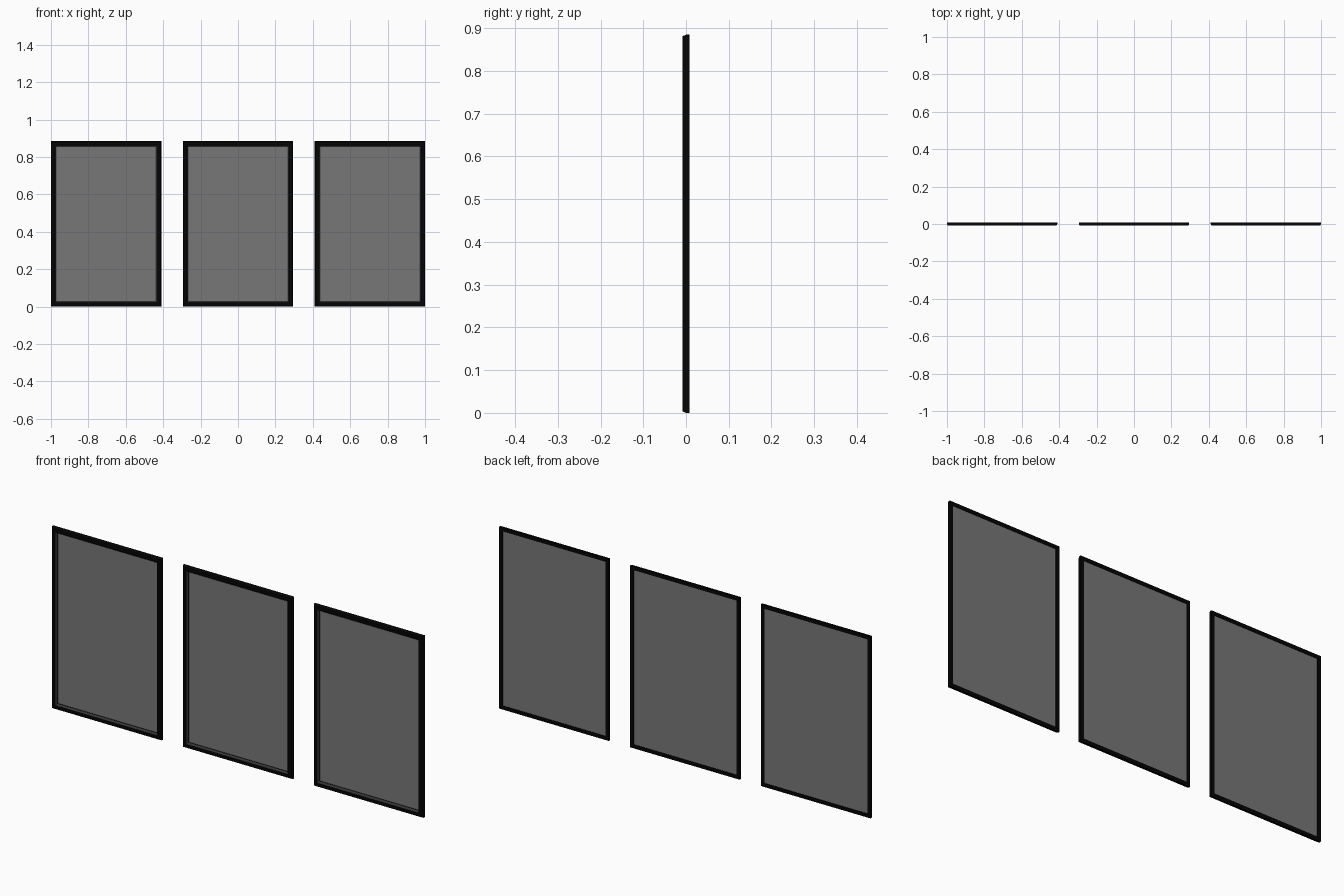
import bpy
import bmesh

if "Cube" in bpy.data.objects:
    bpy.data.objects.remove(bpy.data.objects["Cube"])

W, H = 0.59, 0.885      # panel size
PITCH = 0.705           # spacing between panels


def material(name, color):
    m = bpy.data.materials.new(name)
    m.diffuse_color = color
    m.use_nodes = True
    m.node_tree.nodes["Principled BSDF"].inputs["Base Color"].default_value = m.diffuse_color
    return m


black = material("black_frame", (0.0015, 0.0015, 0.0015, 1))
grey = material("grey_bevel", (0.035, 0.035, 0.035, 1))
tint = material("tinted_glass", (0.187, 0.187, 0.187, 0.7))

# Frame cross-section: (inset from the outer edge, y)
PROFILE = [(0, 0.0085), (0, 0.0), (0.004, -0.0085), (0.021, -0.0085),
           (0.028, 0.001), (0.028, 0.004), (0.018, 0.004), (0.018, 0.0085)]
BEVEL = 3               # profile segment of the inner front bevel


def corners(inset, y):
    x = W / 2 - inset
    return [(-x, y, inset), (x, y, inset), (x, y, H - inset), (-x, y, H - inset)]


def make_object(name, bm, mats, x):
    bmesh.ops.recalc_face_normals(bm, faces=bm.faces)
    mesh = bpy.data.meshes.new(name)
    bm.to_mesh(mesh)
    bm.free()
    for m in mats:
        mesh.materials.append(m)
    ob = bpy.data.objects.new(name, mesh)
    ob.location.x = x
    bpy.context.collection.objects.link(ob)


def add_frame(name, x):
    # Mitred rectangular frame swept from the profile
    bm = bmesh.new()
    rings = [[bm.verts.new(c) for c in corners(*p)] for p in PROFILE]
    for i, a in enumerate(rings):
        b = rings[(i + 1) % len(rings)]
        for k in range(4):
            n = (k + 1) % 4
            face = bm.faces.new((a[k], a[n], b[n], b[k]))
            face.material_index = int(i == BEVEL)
    make_object(name, bm, (black, grey), x)


def add_pane(name, x):
    # Glass sheet seated in the rear recess of the frame
    bm = bmesh.new()
    bm.faces.new([bm.verts.new(c) for c in corners(0.018, 0.006)])
    make_object(name, bm, (tint,), x)


for side, x in (("left", -PITCH), ("middle", 0), ("right", PITCH)):
    add_frame(side + "_frame", x)
    add_pane(side + "_pane", x)
